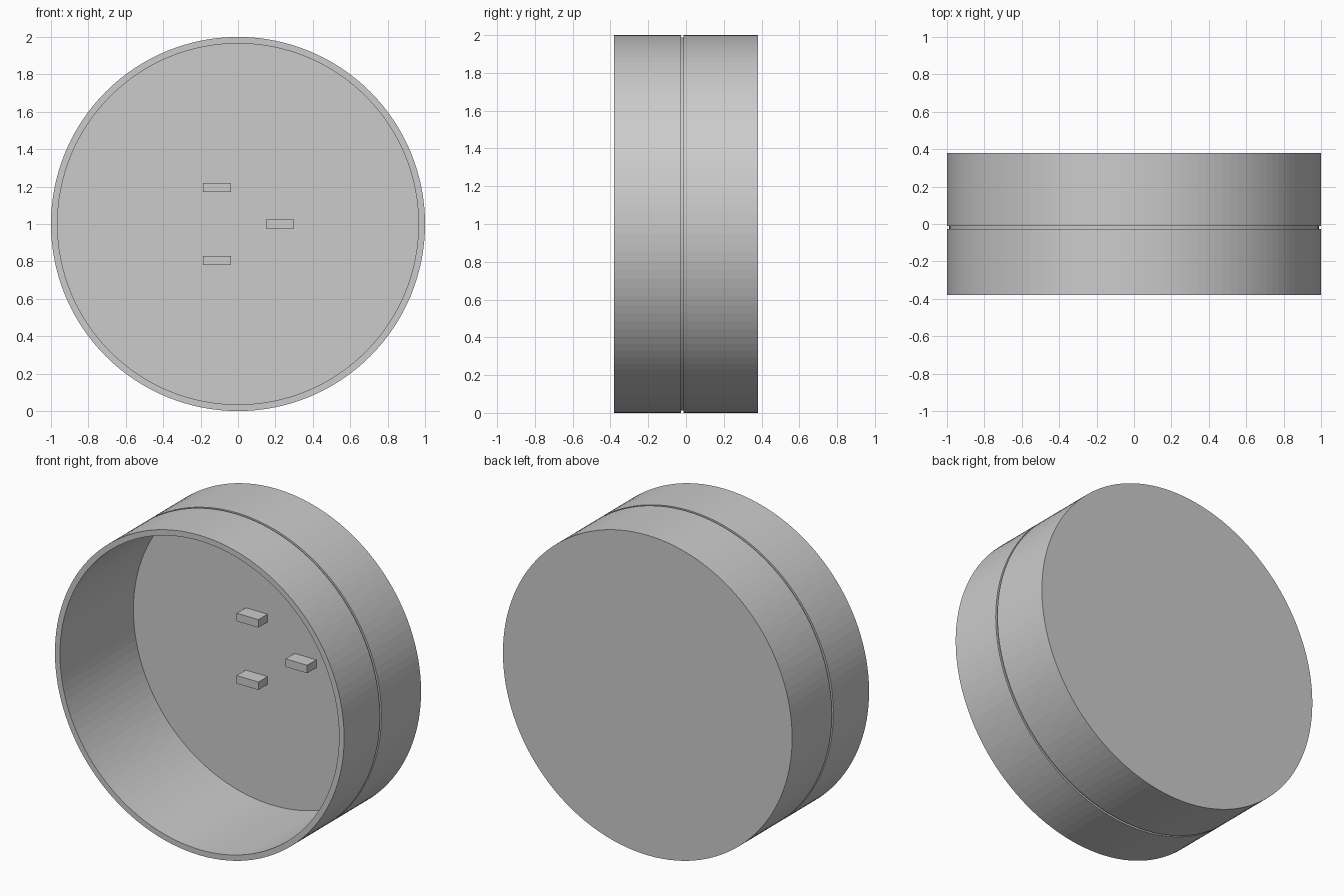
import bpy, bmesh
from math import cos, sin, tau
from mathutils import Vector

if "Cube" in bpy.data.objects:
    bpy.data.objects.remove(bpy.data.objects["Cube"])

SEGMENTS = 128
RADIUS, INNER = 1.0, 0.965
FRONT, BACK, FLOOR = -0.38, 0.38, 0.345
CENTRE_Z = 1.0


def finish(bm, name):
    bmesh.ops.recalc_face_normals(bm, faces=bm.faces[:])
    mesh = bpy.data.meshes.new(name)
    bm.to_mesh(mesh)
    bm.free()
    obj = bpy.data.objects.new(name, mesh)
    bpy.context.collection.objects.link(obj)
    return obj


def lathe(name, profile):
    """Spin (radius, y) points about the y axis and cap both ends."""
    bm = bmesh.new()
    rings = [[bm.verts.new((r * cos(tau * i / SEGMENTS), y,
                            CENTRE_Z + r * sin(tau * i / SEGMENTS)))
              for i in range(SEGMENTS)] for r, y in profile]
    for a, b in zip(rings, rings[1:]):
        for i in range(SEGMENTS):
            j = (i + 1) % SEGMENTS
            bm.faces.new((a[i], a[j], b[j], b[i]))
    bm.faces.new(rings[0])
    bm.faces.new(rings[-1])
    return finish(bm, name)


def box(name, centre, size):
    bm = bmesh.new()
    bmesh.ops.create_cube(bm, size=1.0)
    bmesh.ops.scale(bm, vec=Vector(size), verts=bm.verts)
    bmesh.ops.translate(bm, vec=Vector(centre), verts=bm.verts)
    return finish(bm, name)


# Open-fronted drum with a fine seam groove round the outside
lathe("drum_shell", [
    (INNER, FLOOR), (INNER, FRONT), (RADIUS, FRONT),
    (RADIUS, -0.027), (0.988, -0.027), (0.988, -0.012), (RADIUS, -0.012),
    (RADIUS, BACK),
])

# Three small pegs on the drum floor, evenly spaced on a circle
for k in range(3):
    a = tau * k / 3
    box(f"floor_peg_{k + 1}",
        (0.225 * cos(a), 0.3025, CENTRE_Z + 0.225 * sin(a)),
        (0.15, 0.095, 0.05))
